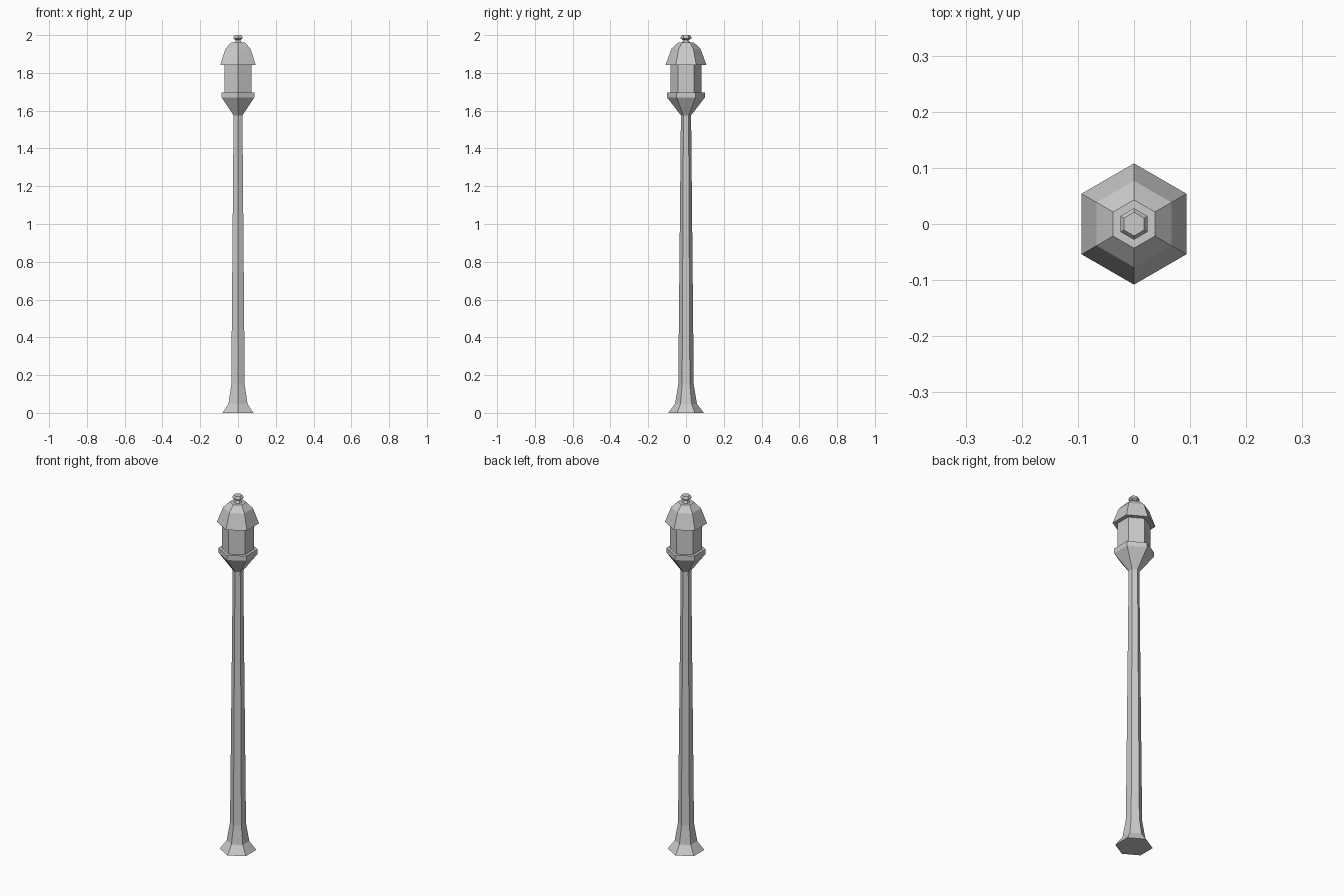
import bpy, bmesh, math

if "Cube" in bpy.data.objects:
    bpy.data.objects.remove(bpy.data.objects["Cube"])

SIDES = 6


def hex_turned(name, profile):
    """Closed six-sided solid from (corner radius, height) pairs, corners on +y and -y."""
    bm = bmesh.new()
    rings = []
    for r, z in profile:
        rings.append([bm.verts.new((r * math.sin(a), r * math.cos(a), z))
                      for a in (i * math.tau / SIDES for i in range(SIDES))])
    for low, high in zip(rings, rings[1:]):
        for i in range(SIDES):
            j = (i + 1) % SIDES
            bm.faces.new((low[i], low[j], high[j], high[i]))
    bm.faces.new(rings[0])
    bm.faces.new(rings[-1])
    bmesh.ops.recalc_face_normals(bm, faces=bm.faces)
    mesh = bpy.data.meshes.new(name)
    bm.to_mesh(mesh)
    bm.free()
    obj = bpy.data.objects.new(name, mesh)
    bpy.context.collection.objects.link(obj)
    return obj


# Flared foot and tapering post
hex_turned("post", [(0.094, 0), (0.058, 0.048), (0.041, 0.15), (0.027, 1.575)])
# Funnel and rim that carry the lantern
hex_turned("lantern_cradle", [(0.027, 1.575), (0.1, 1.67), (0.1, 1.697)])
# Glass housing
hex_turned("lantern_glass", [(0.083, 1.697), (0.083, 1.845)])
# Overhanging domed roof
hex_turned("lantern_roof", [(0.108, 1.843), (0.077, 1.927), (0.043, 1.96)])
# Small knob on top
hex_turned("finial", [(0.022, 1.96), (0.014, 1.973), (0.028, 1.983),
                      (0.028, 1.991), (0.021, 2.0)])
